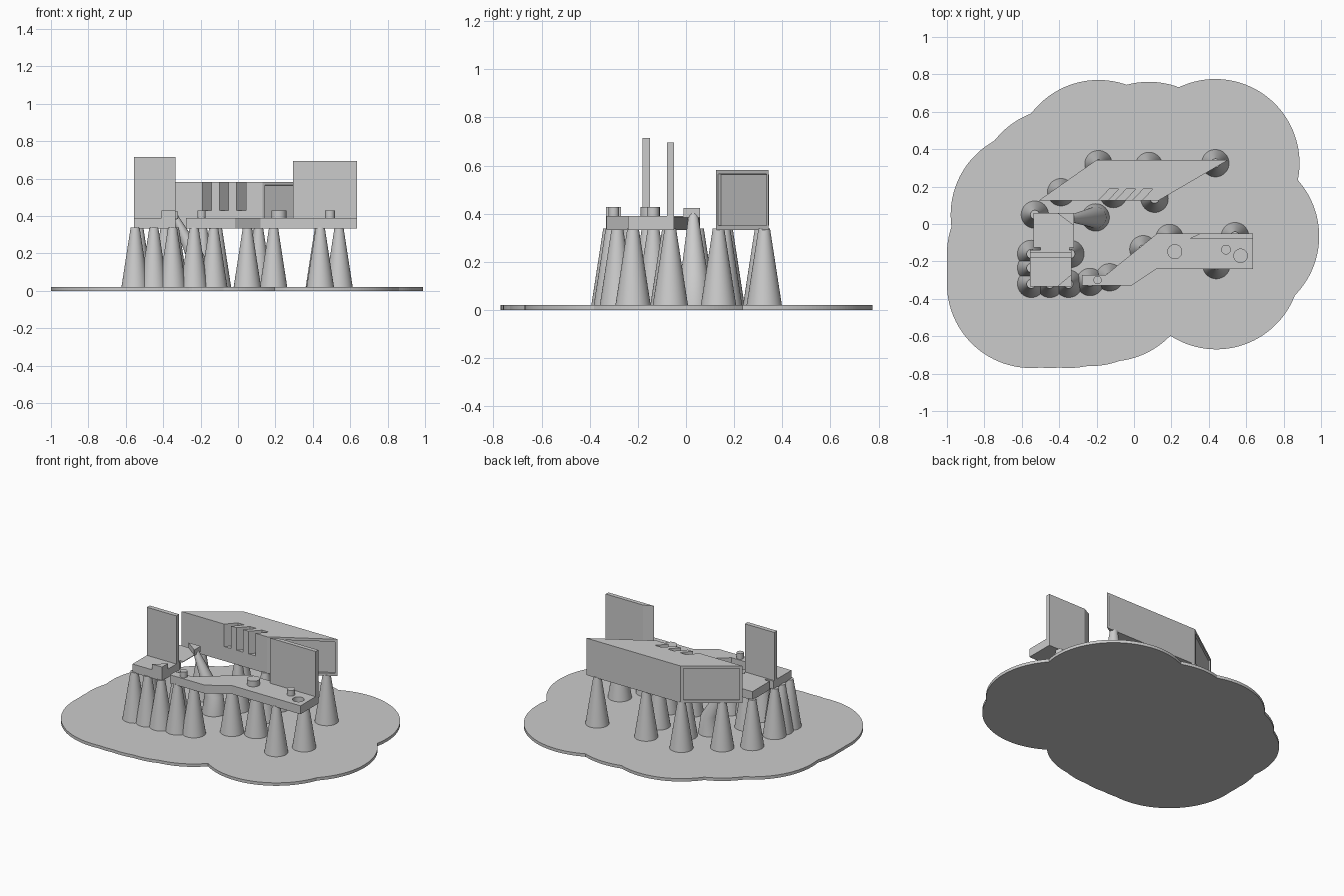
import bpy, bmesh, math
from mathutils import Vector

cube = bpy.data.objects.get("Cube")
if cube:
    bpy.data.objects.remove(cube, do_unlink=True)

grey = bpy.data.materials.new("light_grey")
grey.use_nodes = True
colour = (0.6, 0.6, 0.6, 1)
grey.diffuse_color = colour
grey.node_tree.nodes["Principled BSDF"].inputs["Base Color"].default_value = colour


def finish(name, bm, smooth=False):
    bmesh.ops.recalc_face_normals(bm, faces=bm.faces)
    mesh = bpy.data.meshes.new(name)
    bm.to_mesh(mesh)
    bm.free()
    mesh.materials.append(grey)
    ob = bpy.data.objects.new(name, mesh)
    bpy.context.collection.objects.link(ob)
    bpy.ops.object.select_all(action="DESELECT")
    ob.select_set(True)
    bpy.context.view_layer.objects.active = ob
    if smooth:
        bpy.ops.object.shade_smooth_by_angle()
    return ob


def prism_mesh(points, z0, z1):
    bm = bmesh.new()
    face = bm.faces.new([bm.verts.new((x, y, z0)) for x, y in points])
    ext = bmesh.ops.extrude_face_region(bm, geom=[face])
    top = [v for v in ext["geom"] if isinstance(v, bmesh.types.BMVert)]
    bmesh.ops.translate(bm, verts=top, vec=(0, 0, z1 - z0))
    bmesh.ops.recalc_face_normals(bm, faces=bm.faces)
    return bm


def prism(name, points, z0, z1, smooth=False):
    return finish(name, prism_mesh(points, z0, z1), smooth)


def rect(x0, x1, y0, y1):
    return [(x0, y0), (x1, y0), (x1, y1), (x0, y1)]


def stack(name, rings, sides=48):
    """Round solid through a list of (x, y, z, radius) rings."""
    bm = bmesh.new()
    loops = []
    for x, y, z, r in rings:
        loops.append([bm.verts.new((x + r * math.cos(i * math.tau / sides),
                                    y + r * math.sin(i * math.tau / sides), z))
                      for i in range(sides)])
    for a, b in zip(loops, loops[1:]):
        for i in range(sides):
            j = (i + 1) % sides
            bm.faces.new((a[i], a[j], b[j], b[i]))
    bm.faces.new(loops[0])
    bm.faces.new(loops[-1])
    return finish(name, bm, True)


def cut(ob, cutter):
    mod = ob.modifiers.new("cut", "BOOLEAN")
    mod.operation = "DIFFERENCE"
    mod.solver = "EXACT"
    mod.object = cutter
    bpy.ops.object.select_all(action="DESELECT")
    bpy.context.view_layer.objects.active = ob
    ob.select_set(True)
    bpy.ops.object.modifier_apply(modifier=mod.name)
    bpy.data.objects.remove(cutter, do_unlink=True)


LOW, DECK = 0.333, 0.39

# Upright support cones
cones = [(-.19, .32), (.08, .31), (.435, .325), (-.39, .17), (-.53, .05),
         (-.11, .16), (.11, .135), (-.34, -.16), (-.55, -.16), (-.55, -.235),
         (-.55, -.32), (-.45, -.32), (-.35, -.32), (-.235, -.31),
         (-.13, -.285), (.05, -.135), (.19, -.075), (.54, -.065), (.44, -.22)]
for x, y in cones:
    stack("support_cone", [(x, y, .015, .074), (x, y, LOW + .005, .024)])

# Leaning support on a short foot
lean = (-.205, .035)
stack("leaning_support", [(*lean, .015, .074), (*lean, .14, .057),
                          (-.34, .03, .405, .018)])

# Raft: merged outline of wide discs around every support
R = .45
outline = []
for i in range(360):
    d = Vector((math.cos(math.radians(i)), math.sin(math.radians(i))))
    reach = 0
    for c in cones + [lean]:
        c = Vector(c)
        along = c.dot(d)
        disc = R * R - c.length_squared + along * along
        if disc > 0:
            reach = max(reach, along + math.sqrt(disc))
    outline.append(tuple(d * reach))
prism("raft", outline, 0, .02)

# Slanted hollow-ended box with framed, recessed ends
bm = prism_mesh([(-.51, .125), (.13, .125), (.505, .343), (-.2, .343)], LOW, .582)
ends = [f for f in bm.faces if abs(f.normal.x) > .1]
for f in ends:
    inward = -f.normal * .012
    bmesh.ops.inset_individual(bm, faces=[f], thickness=.025)
    bmesh.ops.inset_individual(bm, faces=[f], thickness=.001)
    bmesh.ops.translate(bm, verts=f.verts, vec=inward)
box = finish("slanted_box", bm)

# Three slanted notches in the front of the box
for i in range(3):
    x = -.2 + i * .091
    cut(box, prism("notch_cutter", [(x, .115), (x + .05, .115),
                                    (x + .118, .187), (x + .068, .187)], .43, .62))

# Long bent arm with a round hole
arm = prism("bent_arm", [(.635, -.05), (.635, -.24), (.12, -.24), (-.015, -.33),
                         (-.278, -.33), (-.278, -.272), (-.15, -.272),
                         (.125, -.05)], LOW, DECK)
cut(arm, stack("hole_cutter", [(.57, -.17, .35, .036), (.57, -.17, .45, .036)]))

# Pegs on the arm
for x, y, r in [(.218, -.148, .04), (-.195, -.3, .022), (.492, -.137, .026)]:
    stack("arm_peg", [(x, y, DECK - .01, r), (x, y, .428, r)], 32)

# Upright plates
prism("right_plate", [(.295, -.078), (.635, -.078), (.635, -.05), (.355, -.05)],
      DECK - .005, .695)
prism("left_plate", rect(-.555, -.335, -.18, -.15), DECK - .005, .715)

# Left bracket: front block, neck, and back block with a sloped underside
prism("bracket_front", rect(-.555, -.335, -.333, -.14), LOW, DECK)
prism("bracket_neck", rect(-.5, -.345, -.15, -.115), LOW, DECK)
bm = prism_mesh(rect(-.42, -.32, -.125, .058), LOW, DECK)
for v in bm.verts:
    if v.co.x > -.4 and v.co.z < .36:
        v.co.z = DECK - .004
finish("bracket_slope", bm)
prism("bracket_back", rect(-.537, -.42, -.125, .058), LOW, DECK)

# Corner tabs on the bracket
prism("front_tab", [(-.41, -.333), (-.335, -.333), (-.335, -.27)], DECK - .005, .428)
prism("back_tab", [(-.41, .058), (-.32, .058), (-.32, -.01)], DECK - .005, .424)
